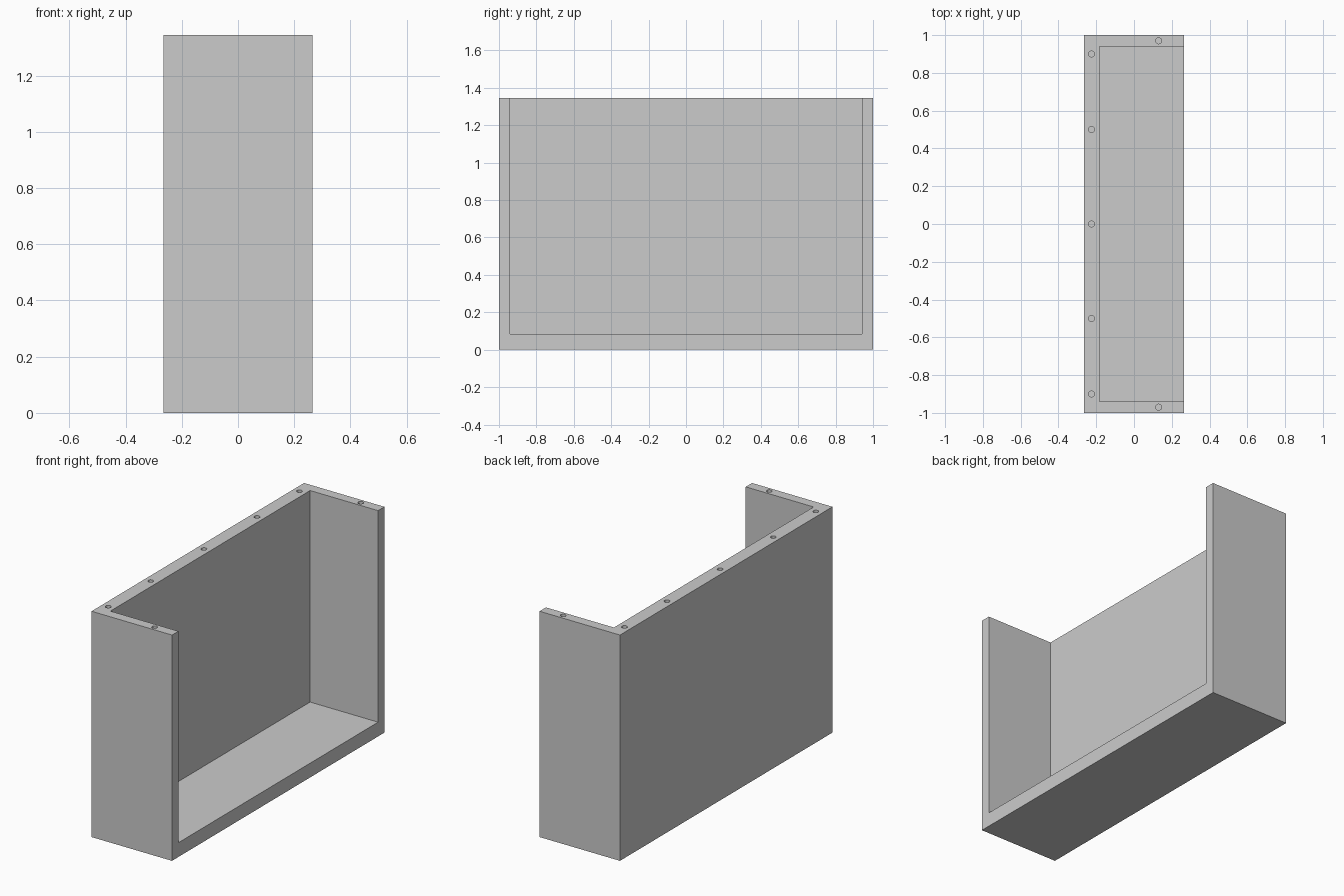
import bpy
import bmesh
from mathutils import Matrix, Vector

cube = bpy.data.objects.get("Cube")
if cube:
    bpy.data.objects.remove(cube, do_unlink=True)

W, L, H = 0.265, 1.0, 1.345                 # half width, half length, height
BACK, END, FLOOR = 0.082, 0.06, 0.085       # wall thicknesses
HOLE_R, HOLE_DEPTH = 0.016, 0.16

grey = bpy.data.materials.new("plain_grey")
grey.use_nodes = True
colour = (0.6, 0.6, 0.6, 1)
grey.diffuse_color = colour
grey.node_tree.nodes["Principled BSDF"].inputs["Base Color"].default_value = colour


def make_object(name, bm):
    mesh = bpy.data.meshes.new(name)
    bm.to_mesh(mesh)
    bm.free()
    obj = bpy.data.objects.new(name, mesh)
    bpy.context.collection.objects.link(obj)
    mesh.materials.append(grey)
    return obj


def box(name, low, high):
    low, high = Vector(low), Vector(high)
    bm = bmesh.new()
    bmesh.ops.create_cube(bm, size=1, matrix=Matrix.Translation((low + high) / 2)
                          @ Matrix.Diagonal((*(high - low), 1)))
    return make_object(name, bm)


def cut(target, cutter):
    cutter.hide_render = True
    mod = target.modifiers.new("cut", "BOOLEAN")
    mod.operation, mod.solver, mod.object = "DIFFERENCE", "EXACT", cutter
    bpy.context.view_layer.objects.active = target
    bpy.ops.object.modifier_apply(modifier=mod.name)
    bpy.data.objects.remove(cutter, do_unlink=True)


# Tray body: a block hollowed out through its top and its left side
body = box("open_box", (-W, -L, 0), (W, L, H))
cut(body, box("hollow_cutter", (BACK - W, END - L, FLOOR), (W + 1, L - END, H + 1)))

# Screw holes along the rims of the back wall and the two end walls
holes = [(-0.225, y) for y in (-0.9, -0.5, 0, 0.5, 0.9)]
holes += [(0.13, side * (L - END / 2)) for side in (-1, 1)]
bm = bmesh.new()
for x, y in holes:
    bmesh.ops.create_cone(bm, cap_ends=True, segments=24, radius1=HOLE_R, radius2=HOLE_R,
                          depth=HOLE_DEPTH * 2, matrix=Matrix.Translation((x, y, H)))
cut(body, make_object("hole_cutter", bm))

# Smooth hole walls, sharp edges elsewhere
bpy.ops.object.select_all(action="DESELECT")
body.select_set(True)
bpy.context.view_layer.objects.active = body
bpy.ops.object.shade_smooth_by_angle()
